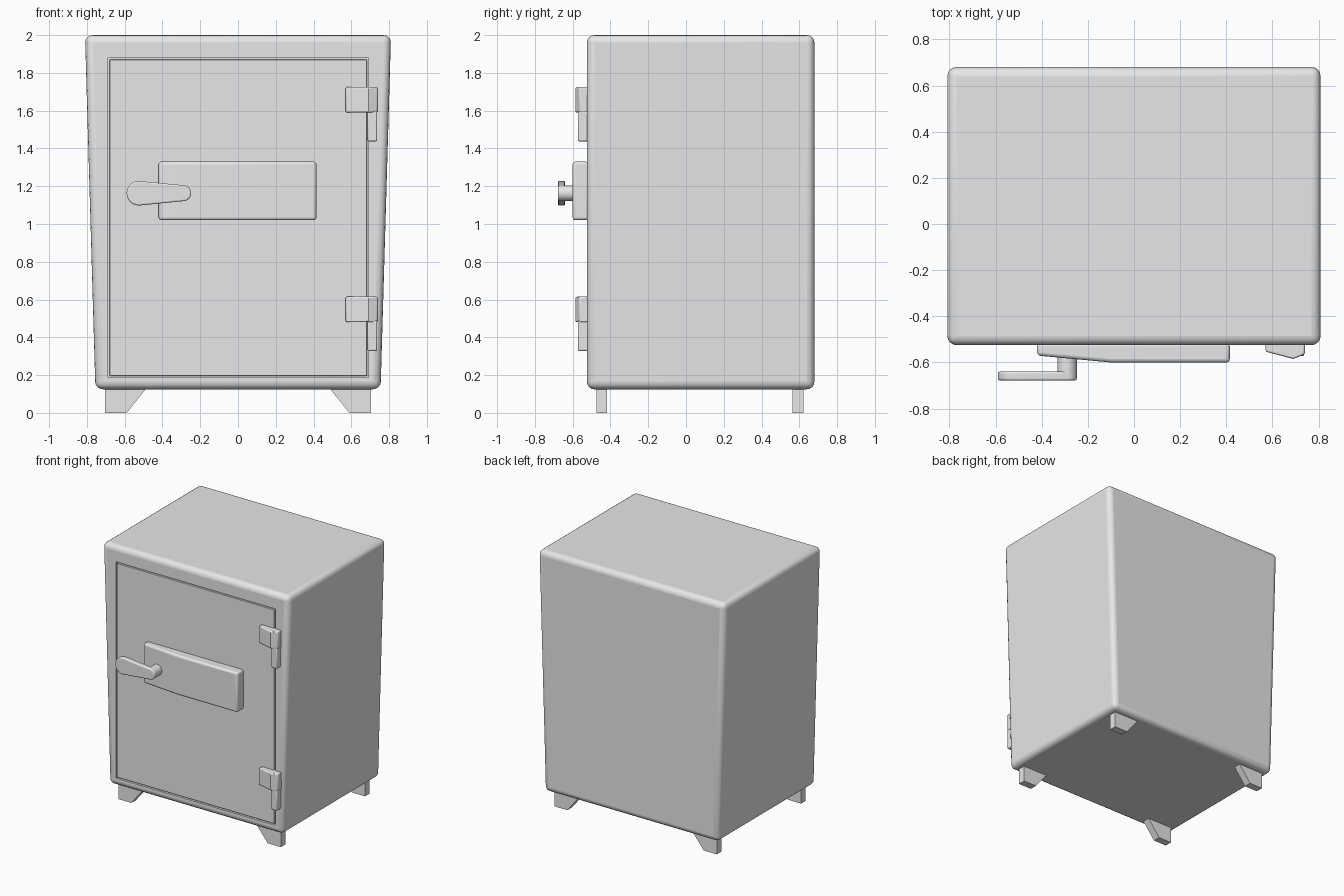
import bpy, bmesh, math
from mathutils import Vector

cube = bpy.data.objects.get("Cube")
if cube:
    bpy.data.objects.remove(cube, do_unlink=True)

# One painted steel colour for the whole safe
GREY = (0.8, 0.8, 0.8, 1)
steel = bpy.data.materials.new("grey steel")
steel.use_nodes = True
steel.diffuse_color = GREY
steel.node_tree.nodes["Principled BSDF"].inputs["Base Color"].default_value = GREY


def prism(name, profile, axis, start, end, bevel=0, segments=3):
    """Extrude a 2D profile: axis 'Y' takes (x, z) points, axis 'Z' takes (x, y)."""
    def place(a, b, c):
        return Vector((a, c, b)) if axis == "Y" else Vector((a, b, c))
    bm = bmesh.new()
    face = bm.faces.new([bm.verts.new(place(a, b, start)) for a, b in profile])
    made = bmesh.ops.extrude_face_region(bm, geom=[face])["geom"]
    moved = [g for g in made if isinstance(g, bmesh.types.BMVert)]
    bmesh.ops.translate(bm, verts=moved, vec=place(0, 0, end - start))
    bmesh.ops.recalc_face_normals(bm, faces=bm.faces)
    mesh = bpy.data.meshes.new(name)
    bm.to_mesh(mesh)
    bm.free()
    mesh.materials.append(steel)
    ob = bpy.data.objects.new(name, mesh)
    bpy.context.collection.objects.link(ob)
    if bevel:
        mod = ob.modifiers.new("rounded edges", "BEVEL")
        mod.width, mod.segments = bevel, segments
        mod.limit_method, mod.angle_limit = "ANGLE", math.radians(40)
    return ob


def rect(x0, x1, z0, z1):
    return [(x0, z0), (x1, z0), (x1, z1), (x0, z1)]


def smooth(ob):
    bpy.ops.object.select_all(action="DESELECT")
    ob.select_set(True)
    bpy.context.view_layer.objects.active = ob
    bpy.ops.object.shade_smooth_by_angle(angle=math.radians(35))


FRONT, BACK = -0.525, 0.68

# Tapered body with a shallow recess for the door
body = prism("body", [(-0.755, 0.125), (0.755, 0.125), (0.81, 2), (-0.81, 2)],
             "Y", FRONT, BACK, 0.04, 4)
smooth(body)
cutter = prism("door_recess_cutter", rect(-0.688, 0.692, 0.187, 1.878),
               "Y", FRONT - 0.1, FRONT + 0.03)
cutter.hide_render = True
cutter.hide_set(True)
cut = body.modifiers.new("door recess", "BOOLEAN")
cut.object, cut.operation, cut.solver = cutter, "DIFFERENCE", "EXACT"

# Door sits flush, leaving a thin gap all round
door = prism("door", rect(-0.68, 0.684, 0.195, 1.87), "Y", FRONT, FRONT + 0.04, 0.003, 1)

# Lock plate with a sloping end under the handle
plate = prism("lock_plate", [(-0.42, FRONT + 0.01), (-0.42, -0.57), (-0.1, -0.6),
                             (0.415, -0.6), (0.415, FRONT + 0.01)],
              "Z", 1.02, 1.33, 0.015)
smooth(plate)

# Handle: round shaft and a teardrop lever
HANDLE_Z = 1.163
bpy.ops.mesh.primitive_cylinder_add(vertices=32, radius=0.042, depth=0.11,
                                    location=(-0.29, -0.615, HANDLE_Z),
                                    rotation=(math.pi / 2, 0, 0))
shaft = bpy.context.object
shaft.name = "handle_shaft"
shaft.data.materials.append(steel)
smooth(shaft)

outline = []
for cx, radius, first in ((-0.29, 0.042, -90), (-0.525, 0.065, 90)):
    for i in range(13):
        a = math.radians(first + 15 * i)
        outline.append((cx + radius * math.cos(a), HANDLE_Z + radius * math.sin(a)))
smooth(prism("handle_lever", outline, "Y", -0.678, -0.64, 0.008))

# Hinges: wedge-shaped block over a hanging pin
for label, z in (("lower", 0.48), ("upper", 1.59)):
    block = prism(label + "_hinge_block",
                  [(0.57, FRONT + 0.01), (0.57, -0.553), (0.69, -0.585),
                   (0.74, -0.565), (0.74, FRONT + 0.01)], "Z", z, z + 0.135, 0.007, 2)
    smooth(block)
    pin = prism(label + "_hinge_pin", rect(0.686, 0.737, z - 0.152, z + 0.01),
                "Y", -0.573, FRONT + 0.01, 0.007, 2)
    smooth(pin)

# Four splayed feet
for side, s in (("left", 1), ("right", -1)):
    for end, y in (("front", -0.475), ("back", 0.565)):
        prism(f"{end}_{side}_foot",
              [(s * 0.703, 0), (s * 0.59, 0), (s * 0.485, 0.13), (s * 0.703, 0.13)],
              "Y", y, y + 0.058)
